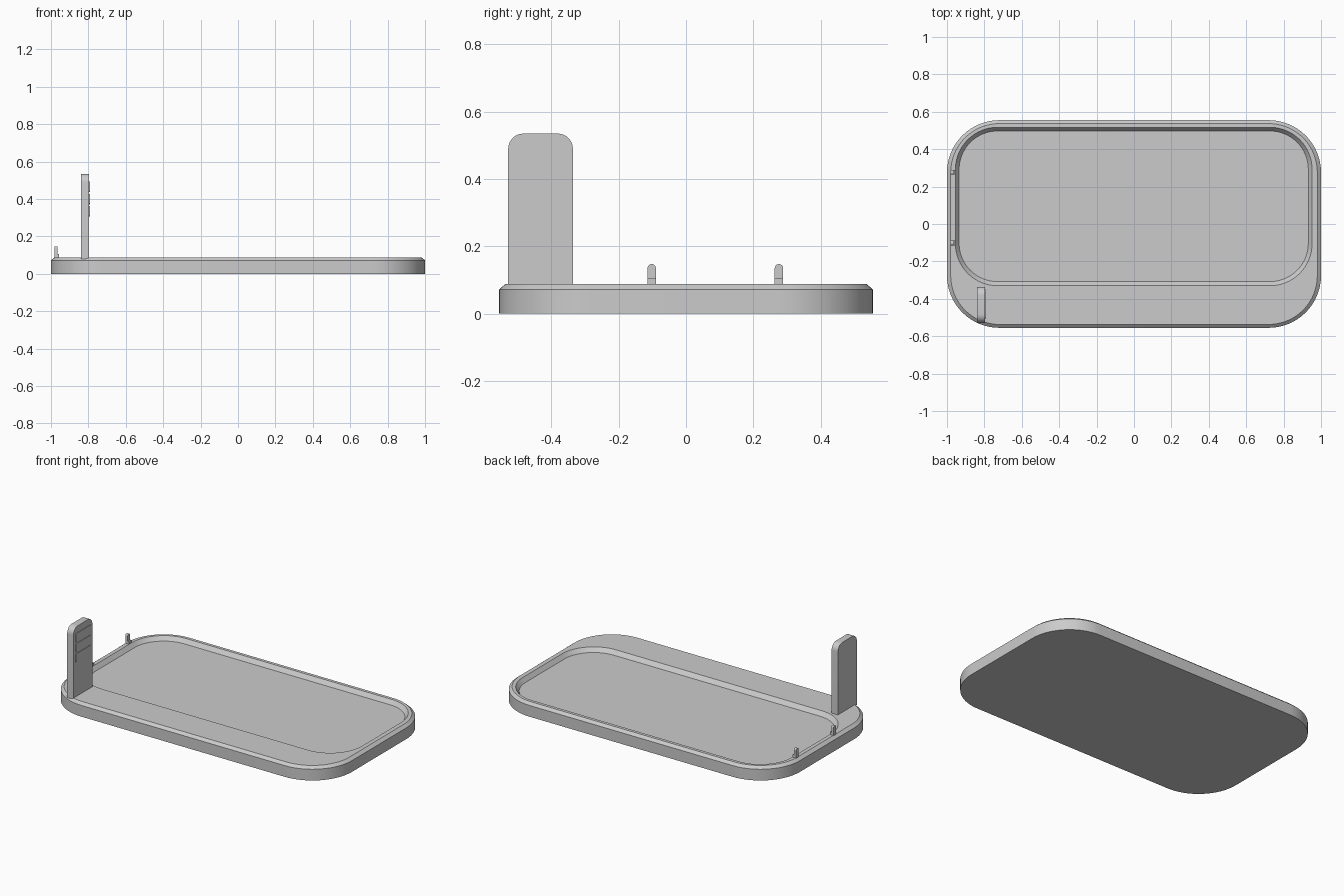
import bpy, bmesh, math

if "Cube" in bpy.data.objects:
    bpy.data.objects.remove(bpy.data.objects["Cube"])


def rounded_loop(x0, x1, y0, y1, r, n=16):
    """Points of a rounded rectangle, counter-clockwise."""
    pts = []
    corners = [(x1 - r, y1 - r), (x0 + r, y1 - r), (x0 + r, y0 + r), (x1 - r, y0 + r)]
    for i, (cx, cy) in enumerate(corners):
        for k in range(n + 1):
            a = math.pi / 2 * (i + k / n)
            pts.append((cx + r * math.cos(a), cy + r * math.sin(a)))
    return pts


def make_object(name, bm, angle=30):
    bmesh.ops.recalc_face_normals(bm, faces=bm.faces[:])
    mesh = bpy.data.meshes.new(name)
    bm.to_mesh(mesh)
    bm.free()
    ob = bpy.data.objects.new(name, mesh)
    bpy.context.collection.objects.link(ob)
    bpy.ops.object.select_all(action='DESELECT')
    ob.select_set(True)
    bpy.context.view_layer.objects.active = ob
    bpy.ops.object.shade_smooth_by_angle(angle=math.radians(angle))
    return ob


def skin_loops(name, loops):
    """Join matching closed loops of 3D points and cap both ends."""
    bm = bmesh.new()
    rings = [[bm.verts.new(p) for p in loop] for loop in loops]
    for a, b in zip(rings, rings[1:]):
        for i in range(len(a)):
            j = (i + 1) % len(a)
            bm.faces.new((a[i], a[j], b[j], b[i]))
    bm.faces.new(rings[0][::-1])
    bm.faces.new(rings[-1])
    return make_object(name, bm)


def extrude_x(name, profile, x0, x1):
    """Prism of a (y, z) profile running along x."""
    return skin_loops(name, [[(x, y, z) for y, z in profile] for x in (x0, x1)])


# Tray with chamfered rim and offset recess
levels = [
    (-1.0, 1.0, -0.555, 0.555, 0.28, 0.0),
    (-1.0, 1.0, -0.555, 0.555, 0.28, 0.072),
    (-0.98, 0.98, -0.537, 0.537, 0.26, 0.088),
    (-0.955, 0.952, -0.33, 0.517, 0.225, 0.088),
    (-0.935, 0.932, -0.308, 0.497, 0.205, 0.062),
]
skin_loops("tray", [[(x, y, l[5]) for x, y in rounded_loop(*l[:5])] for l in levels])

# Upright plate with rounded top corners
r, y0, y1, top = 0.045, -0.528, -0.336, 0.535
plate = [(y0, 0.08), (y1, 0.08)]
for cy, start in ((y1 - r, 0), (y0 + r, 90)):
    for k in range(9):
        a = math.radians(start + 90 * k / 8)
        plate.append((cy + r * math.cos(a), top - r + r * math.sin(a)))
extrude_x("upright_plate", plate, -0.84, -0.796)

# Raised slats on the inner face of the plate
for i in range(3):
    z = 0.335 + 0.065 * i
    extrude_x(f"plate_slat_{i + 1}",
              rounded_loop(-0.505, -0.35, z - 0.028, z + 0.028, 0.008, 4),
              -0.80, -0.792)

# Rim pegs: slim round-topped post with a small foot
for i, y in enumerate((-0.102, 0.276)):
    w = 0.0125
    post = [(y - w, 0.08), (y + w, 0.08)]
    post += [(y + w * math.cos(a), 0.135 + w * math.sin(a))
             for a in (math.pi * k / 10 for k in range(11))]
    extrude_x(f"rim_peg_{i + 1}", post, -0.982, -0.966)
    foot = [(y - w, 0.08), (y + w, 0.08), (y + w, 0.105), (y - w, 0.105)]
    extrude_x(f"peg_foot_{i + 1}", foot, -0.972, -0.957)
